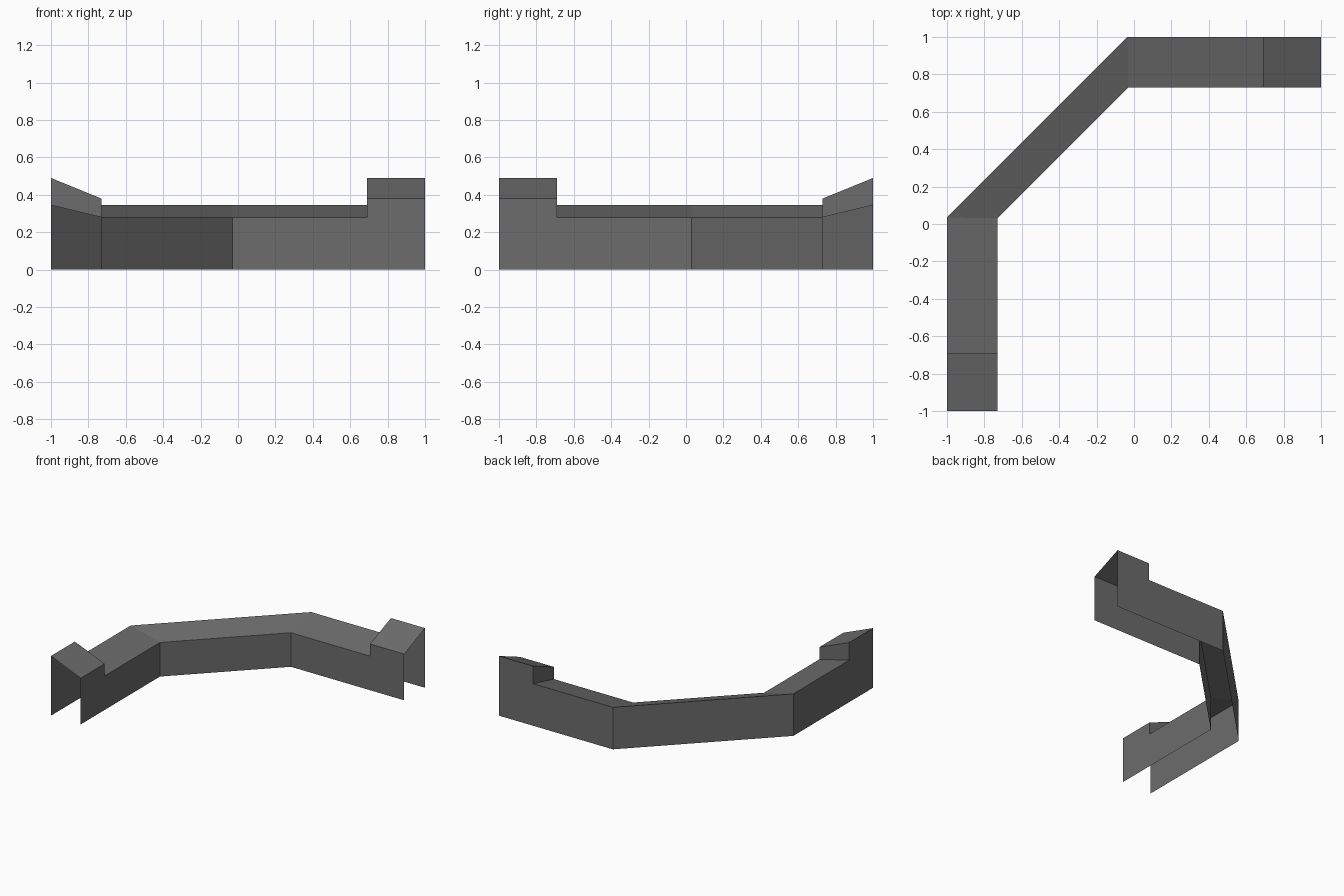
import bpy
import bmesh

if "Cube" in bpy.data.objects:
    bpy.data.objects.remove(bpy.data.objects["Cube"])

# One flat colour
grey = bpy.data.materials.new("dark grey")
grey.diffuse_color = (0.15, 0.15, 0.15, 1)
grey.use_nodes = True
grey.node_tree.nodes["Principled BSDF"].inputs["Base Color"].default_value = grey.diffuse_color

LOW = (0.345, 0.28)     # outer / inner wall height along the main run
HIGH = (0.49, 0.38)     # outer / inner wall height at the raised ends

# Half of the path: (outer xy, inner xy, heights); the rest mirrors over y = -x
half = [
    ((-1, -1), (-0.73, -1), HIGH),
    ((-1, -0.69), (-0.73, -0.69), HIGH),
    ((-1, -0.69), (-0.73, -0.69), LOW),
    ((-1, 0.035), (-0.73, 0.03), LOW),
]


def flip(p):
    return (-p[1], -p[0])


stations = half + [(flip(o), flip(i), h) for o, i, h in reversed(half)]

bm = bmesh.new()


def face(*pts):
    bm.faces.new([bm.verts.new(p) for p in pts])


for (o0, i0, h0), (o1, i1, h1) in zip(stations, stations[1:]):
    # sloped roof, or the upright step face where the height changes
    face((*o0, h0[0]), (*i0, h0[1]), (*i1, h1[1]), (*o1, h1[0]))
    if o0 != o1:
        # outer and inner walls; underside and ends stay open
        face((*o0, 0), (*o0, h0[0]), (*o1, h1[0]), (*o1, 0))
        face((*i0, 0), (*i1, 0), (*i1, h1[1]), (*i0, h0[1]))

bmesh.ops.remove_doubles(bm, verts=bm.verts, dist=0.0005)
mesh = bpy.data.meshes.new("angled_wall")
bm.to_mesh(mesh)
bm.free()
mesh.materials.append(grey)
wall = bpy.data.objects.new("angled_wall", mesh)
bpy.context.collection.objects.link(wall)
